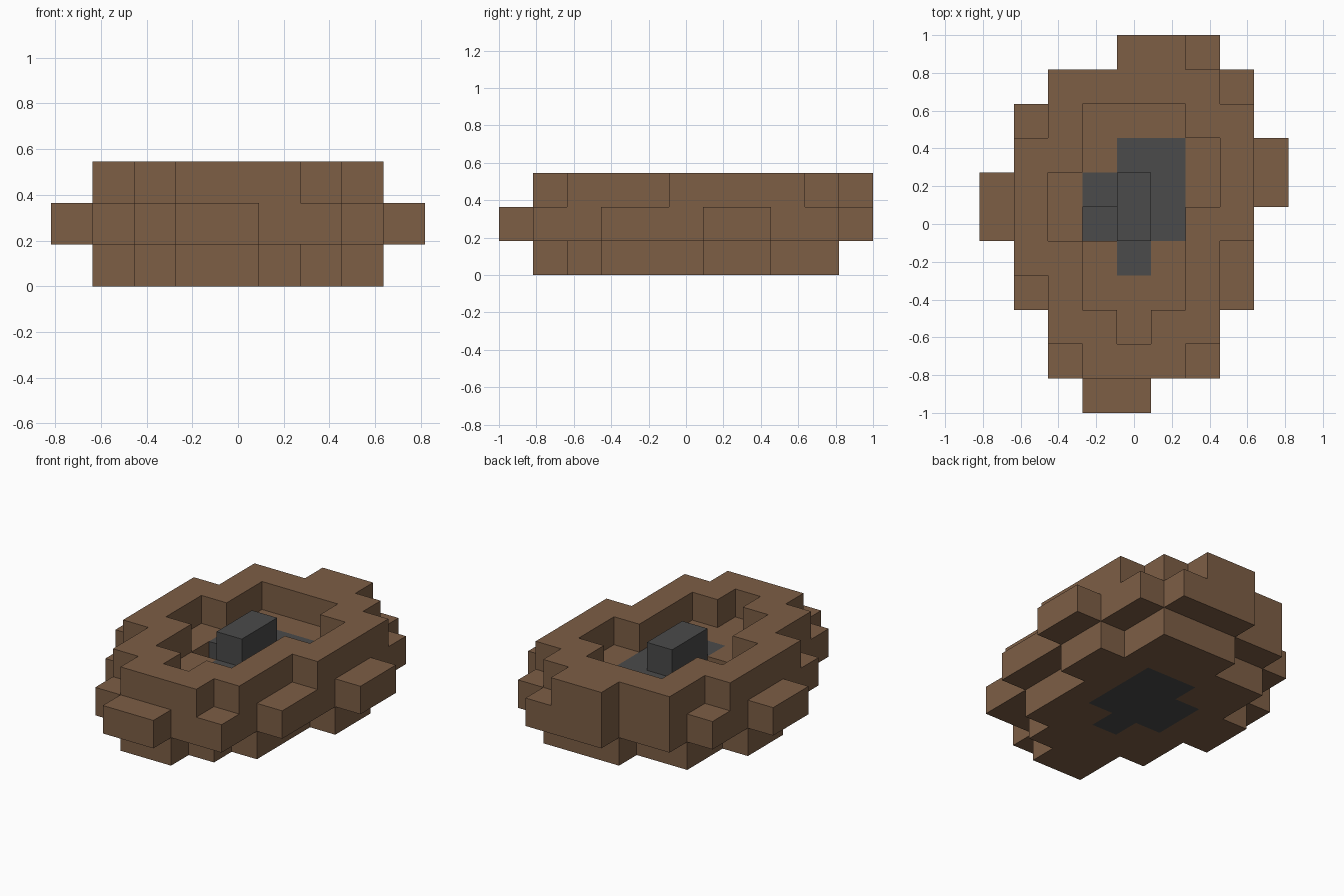
import bpy
import bmesh
from math import radians
from mathutils import Vector

cube = bpy.data.objects.get("Cube")
if cube:
    bpy.data.objects.remove(cube)

SIZE = 2 / 11                       # edge of one block
ORIGIN = Vector((-4.5, -5.5, 0))    # grid corner, in blocks
SIDES = [Vector(d) for d in ((1, 0, 0), (-1, 0, 0), (0, 1, 0),
                             (0, -1, 0), (0, 0, 1), (0, 0, -1))]


def material(name, rgb):
    mat = bpy.data.materials.new(name)
    mat.use_nodes = True
    mat.diffuse_color = (*rgb, 1)
    mat.node_tree.nodes["Principled BSDF"].inputs["Base Color"].default_value = (*rgb, 1)
    return mat


def rows(first, *spans):
    """Cells of consecutive rows, each given as a 'first-last column' string."""
    return {(x, first + i) for i, s in enumerate(spans)
            for x in range(int(s[0]), int(s[-1]) + 1)}


def layer(cells, z):
    return {(x, y, z) for x, y in cells}


# Plans: widest middle outline, the base stepped in by one block all round
outline = rows(0, "3-4", "2-6", "2-6", "1-7", "1-7", "0-7", "0-8", "1-8", "1-7", "2-7", "4-6")
base = {(x, y) for x, y in outline
        if {(x + 1, y), (x - 1, y), (x, y + 1), (x, y - 1)} <= outline}

# Ledges below the rim, and the sunken hollow inside it
ledges = (rows(0, "3-4") | rows(5, "0", "0") | rows(6, "8", "8") | rows(3, "7", "7")
          | {(2, 1), (6, 1), (1, 3), (1, 8), (7, 9), (6, 10)})
hollow = rows(2, "4", "3-5", "3-5", "2-5", "2-6", "3-6", "3-5")
core = rows(4, "4", "3-5", "3-5", "4-5")
pit = {(3, 5)}
knob = rows(5, "4", "4")

brown = material("earth brown", (0.205, 0.112, 0.060))
grey = material("dark grey", (0.069, 0.069, 0.069))

parts = {
    "stepped_base": (layer(base - core, 0), brown),
    "middle_body": (layer(outline - core, 1), brown),
    "top_rim": (layer(outline - ledges - hollow, 2), brown),
    "core_bottom": (layer(core, 0), grey),
    "core_floor": (layer(core - pit, 1), grey),
    "raised_knob": (layer(knob, 2), grey),
}
solid = set().union(*(cells for cells, _ in parts.values()))


def build(name, cells, mat):
    """Skin the exposed sides of the cells, then merge coplanar faces."""
    bm = bmesh.new()
    for cell in sorted(cells):
        centre = Vector(cell) + Vector((0.5, 0.5, 0.5)) + ORIGIN
        for n in SIDES:
            if tuple(int(a + b) for a, b in zip(cell, n)) in solid:
                continue
            u = Vector((n.y, n.z, n.x))
            v = n.cross(u)
            bm.faces.new([bm.verts.new((centre + (n + a * u + b * v) / 2) * SIZE)
                          for a, b in ((-1, -1), (1, -1), (1, 1), (-1, 1))])
    bmesh.ops.remove_doubles(bm, verts=bm.verts, dist=0.001)
    bmesh.ops.dissolve_limit(bm, angle_limit=radians(1), verts=bm.verts, edges=bm.edges)
    mesh = bpy.data.meshes.new(name)
    bm.to_mesh(mesh)
    bm.free()
    mesh.materials.append(mat)
    bpy.context.collection.objects.link(bpy.data.objects.new(name, mesh))


for part, (cells, mat) in parts.items():
    build(part, cells, mat)
